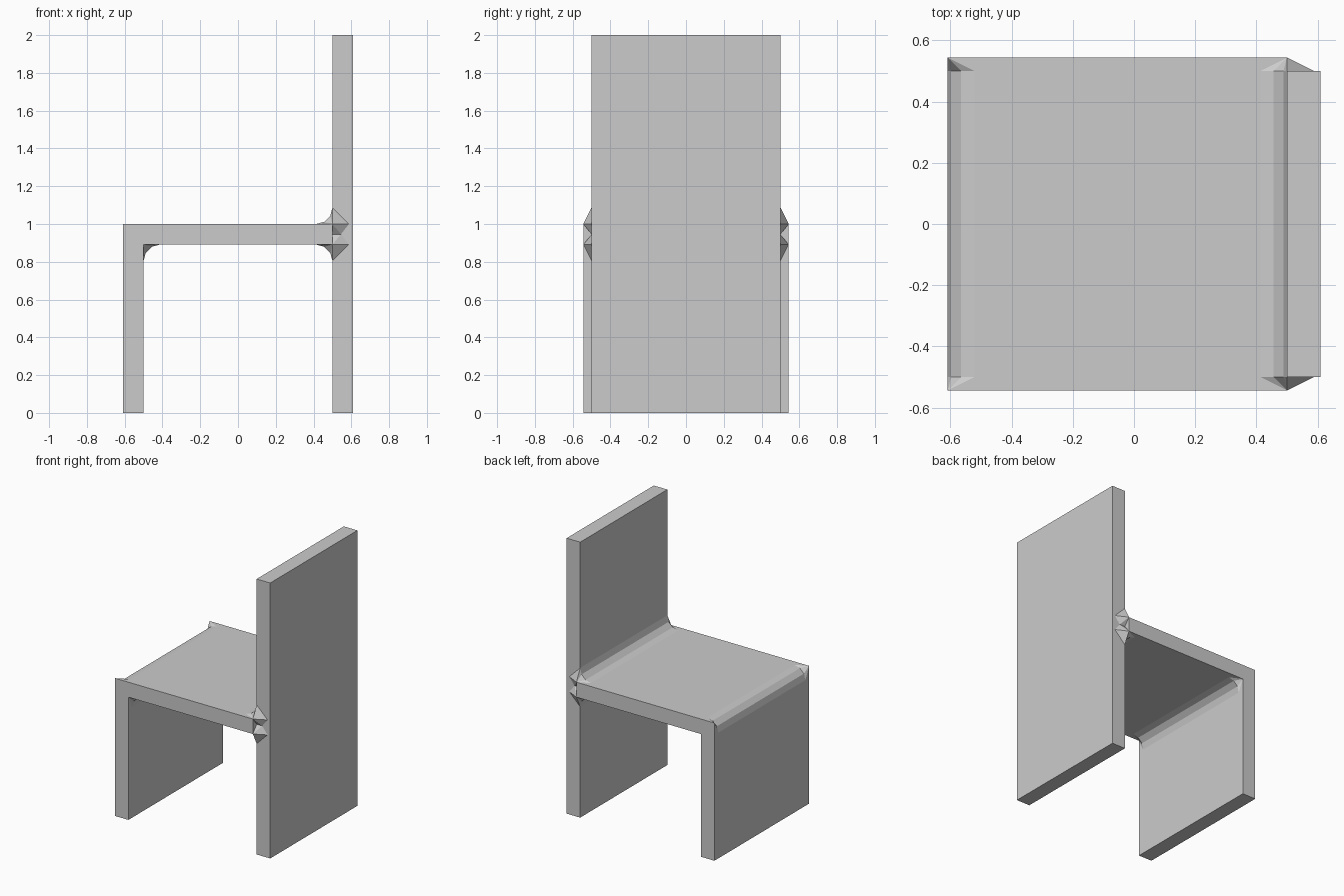
import bpy, bmesh, math

if "Cube" in bpy.data.objects:
    bpy.data.objects.remove(bpy.data.objects["Cube"])

T = 0.1087          # panel thickness
R = 0.087           # corner radius
W, Y = 0.5435, 0.5  # seat half width, half width of the rounded section
Z0 = 1 - T          # underside of the seat


def make_object(name, bm):
    bmesh.ops.recalc_face_normals(bm, faces=bm.faces)
    mesh = bpy.data.meshes.new(name)
    bm.to_mesh(mesh)
    bm.free()
    obj = bpy.data.objects.new(name, mesh)
    bpy.context.collection.objects.link(obj)
    return obj


def arc(cx, cz, start, end):
    """Three-segment quarter arc, angles in degrees."""
    angles = [math.radians(start + (end - start) * i / 3) for i in range(4)]
    return [(cx + R * math.cos(a), cz + R * math.sin(a)) for a in angles]


# Backrest and rear support: one tall slab
bm = bmesh.new()
bmesh.ops.create_cube(bm, size=1)
for v in bm.verts:
    v.co.x = 0.5 + T / 2 + v.co.x * T
    v.co.z += 0.5
    v.co.z *= 2
make_object("back_panel", bm)

# Seat and front leg: profile as (sharp corner, rounded points)
L = -0.5 - T
corners = [
    ((L, 0), [(L, 0)]),
    ((L, 1), arc(L + R, 1 - R, 180, 90)),
    ((0.5, 1), arc(0.5 - R, 1 + R, 270, 360)),
    ((0.5, Z0), arc(0.5 - R, Z0 - R, 0, 90)),
    ((-0.5, Z0), arc(-0.5 + R, Z0 - R, 90, 180)),
    ((-0.5, 0), [(-0.5, 0)]),
]
rounded = [p for _, pts in corners for p in pts]
sharp = [c for c, pts in corners for _ in pts]

bm = bmesh.new()
rings = [[bm.verts.new((x, y, z)) for x, z in prof]
         for prof, y in ((sharp, -W), (rounded, -Y), (rounded, Y), (sharp, W))]
n = len(rounded)
for a, b in zip(rings, rings[1:]):
    for i in range(n):
        j = (i + 1) % n
        bm.faces.new((a[i], a[j], b[j], b[i]))
# The rounding collapses to sharp corners at both side edges
bmesh.ops.remove_doubles(bm, verts=bm.verts, dist=1e-5)
edges = [e for e in bm.edges if e.is_boundary]
bmesh.ops.holes_fill(bm, edges=edges, sides=0)
make_object("seat_and_front_leg", bm)

# Pointed gussets where the wider seat meets the sides of the back panel
mid = 1 - T / 2
for side, s in (("right", 1), ("left", -1)):
    for level, z, d in (("upper", 1, 1), ("lower", Z0, -1)):
        bm = bmesh.new()
        for co in ((0.5, s * W, z), (0.5, s * Y, z + d * R),
                   (0.5 + R, s * Y, z), (0.545, s * Y, mid), (0.5, s * Y, mid)):
            bm.verts.new(co)
        bmesh.ops.convex_hull(bm, input=bm.verts)
        make_object(f"{level}_gusset_{side}", bm)
